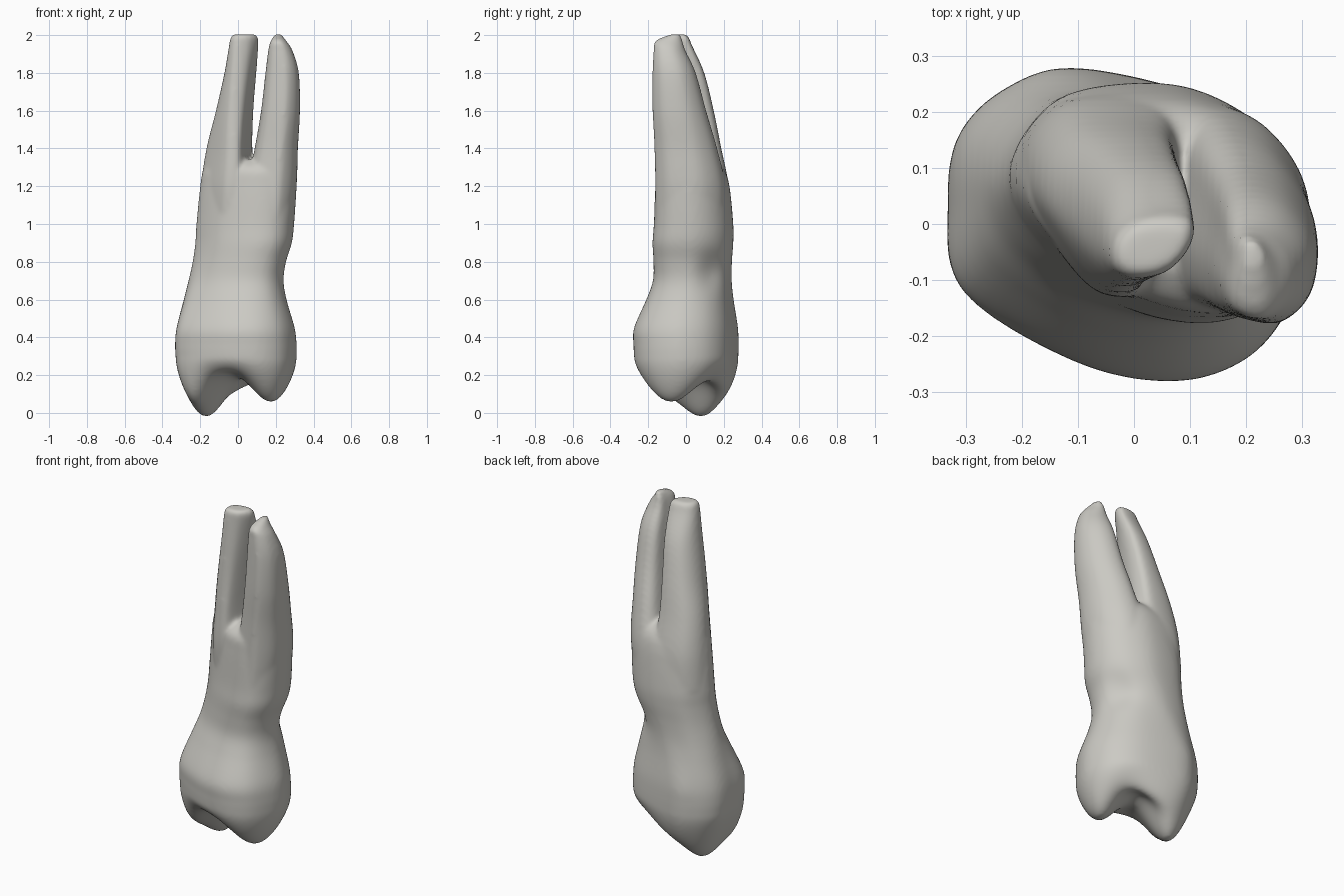
import bpy, bmesh, math
from mathutils import Vector

if "Cube" in bpy.data.objects:
    bpy.data.objects.remove(bpy.data.objects["Cube"])

SIDES = 72


def spline(points, count, closed):
    """Catmull-Rom curve through points of any dimension."""
    pts = [Vector(p) for p in points]
    n = len(pts)
    spans = n if closed else n - 1
    pick = (lambda i: pts[i % n]) if closed else (lambda i: pts[max(0, min(n - 1, i))])
    result = []
    for k in range(count):
        u = k * spans / (count if closed else count - 1)
        i = min(int(u), spans - 1)
        t = u - i
        a, b, c, d = (pick(i + j) for j in (-1, 0, 1, 2))
        result.append(b + ((c - a) * t + (a * 2 - b * 5 + c * 4 - d) * t * t
                           + (b * 3 - a - c * 3 + d) * t ** 3) * 0.5)
    return result


def ring(level, lower, upper):
    """Blend two unit outlines and fit them into the level's x and y limits."""
    z, x0, x1, y0, y1, blend = level
    outline = [a.lerp(b, blend) for a, b in zip(lower, upper)]
    lo = [min(p[i] for p in outline) for i in (0, 1)]
    hi = [max(p[i] for p in outline) for i in (0, 1)]
    return [Vector((x0 + (x1 - x0) * (p[0] - lo[0]) / (hi[0] - lo[0]),
                    y0 + (y1 - y0) * (p[1] - lo[1]) / (hi[1] - lo[1]), z)) for p in outline]


def loft(bm, rings):
    """Skin a stack of rings and cap both ends."""
    loops = [[bm.verts.new(p) for p in r] for r in rings]
    for a, b in zip(loops, loops[1:]):
        for i in range(SIDES):
            j = (i + 1) % SIDES
            bm.faces.new((a[i], a[j], b[j], b[i]))
    bm.faces.new(loops[0][::-1])
    bm.faces.new(loops[-1])


def bump(x, y, cx, cy, along, across):
    """Oval bump whose short axis follows the line between the cusps."""
    dx, dy = x - cx, y - cy
    u, v = dx * 0.91 - dy * 0.42, dx * 0.42 + dy * 0.91
    return math.exp(-(u / along) ** 2 - (v / across) ** 2)


def chewing_height(x, y):
    return (0.28 - 0.3 * bump(x, y, -0.17, 0.08, 0.15, 0.2)
            - 0.225 * bump(x, y, 0.18, -0.08, 0.15, 0.2)
            - 0.09 * bump(x, y, 0.05, 0.19, 0.15, 0.08)
            - 0.03 * bump(x, y, -0.1, -0.2, 0.12, 0.08)
            - 0.08 * bump(x, y, -0.27, -0.1, 0.09, 0.09))


# Cross-sections
crown_shape = spline([(1, -.05), (.85, .45), (.45, .8), (-.28, 1), (-.68, .87), (-.94, .57),
                      (-1, .14), (-.92, -.42), (-.3, -.87), (.25, -1), (.66, -.86), (.9, -.52)],
                     SIDES, True)
neck_shape = spline([(1, -.1), (.88, .4), (.58, .78), (.1, 1), (-.55, .93), (-.88, .6),
                     (-1, .15), (-.82, -.3), (-.45, -.72), (.12, -1), (.6, -.98), (.9, -.65)],
                    SIDES, True)
right_shape = spline([(1, .4), (.85, .88), (.3, 1), (-.45, .92), (-.88, .6), (-1, .15),
                      (-.76, -.3), (-.25, -.85), (.15, -1), (.5, -.88), (.8, -.25)], SIDES, True)
right_tip = spline([(1, .5), (.85, .88), (.3, 1), (-.4, .85), (-.85, .4), (-1, -.2),
                    (-.9, -.7), (-.55, -1), (0, -.95), (.45, -.7), (.85, -.1)], SIDES, True)
left_shape = spline([(1, -.05), (.85, .42), (.35, .84), (-.3, 1), (-.75, .82), (-.9, .3),
                     (-1, -.3), (-.75, -.8), (0, -1), (.42, -.95), (.86, -.6)], SIDES, True)

# Levels: z, x limits, y limits, and the blend from lower to upper outline
body_levels = [(.3, -.33, .31, -.275, .277, 0), (.36, -.333, .31, -.278, .278, 0),
               (.45, -.325, .3, -.275, .275, 0),
               (.6, -.287, .257, -.21, .252, .35), (.7, -.262, .242, -.175, .242, .7),
               (.8, -.24, .255, -.172, .243, .9), (.9, -.226, .285, -.177, .25, 1),
               (1.0, -.22, .297, -.17, .25, 1), (1.2, -.2, .31, -.162, .23, 1),
               (1.29, -.18, .305, -.15, .2, 1), (1.34, -.11, .25, -.09, .14, 1)]
right_levels = [(1.0, -.21, .09, -.11, .235, 0), (1.2, -.197, .09, -.13, .227, 0),
                (1.4, -.167, .076, -.125, .187, 0), (1.6, -.117, .081, -.115, .147, .4),
                (1.8, -.072, .097, -.107, .097, .8), (1.95, -.047, .109, -.099, .03, 1),
                (1.99, -.039, .107, -.096, .014, 1), (2.004, -.024, .092, -.082, -.004, 1)]
left_levels = [(1.0, .05, .28, -.16, .21, 0), (1.2, .05, .31, -.163, .21, 0),
               (1.4, .088, .317, -.167, .165, 0), (1.6, .122, .328, -.177, .107, 0),
               (1.8, .145, .322, -.177, .052, 0), (1.92, .16, .288, -.172, -.003, 0),
               (1.97, .173, .255, -.162, -.018, 0), (2.005, .195, .23, -.08, -.028, 0)]

bm = bmesh.new()

# Crown underside: shrinking rings that round over into cusps and a groove
rim = ring(body_levels[0], crown_shape, neck_shape)
centre = Vector((-0.01, 0, 0))
rings = []
steps = 32
for k in range(steps):
    s = math.sin((k + 1) / (steps + 1) * math.pi / 2)
    layer = []
    for p in rim:
        q = centre + (p - centre) * s
        depth = math.sqrt(1 - s ** 8)
        q.z = p.z + (chewing_height(q.x, q.y) - p.z) * depth
        layer.append(q)
    rings.append(layer)

# Crown wall, neck and root trunk, with a hollow at the back left of the neck
for level in spline(body_levels, 66, False):
    layer = ring(level, crown_shape, neck_shape)
    for p in layer:
        if p.x > 0:
            p.x -= 0.03 * math.exp(-((p.z - 0.75) / 0.09) ** 2 - ((p.y - 0.14) / 0.07) ** 2)
    rings.append(layer)
loft(bm, rings)

# Two roots
for levels, base, tip in ((right_levels, right_shape, right_tip),
                          (left_levels, left_shape, left_shape)):
    loft(bm, [ring(level, base, tip) for level in spline(levels, 50, False)])

bmesh.ops.recalc_face_normals(bm, faces=bm.faces)
mesh = bpy.data.meshes.new("tooth")
bm.to_mesh(mesh)
bm.free()
tooth = bpy.data.objects.new("tooth", mesh)
bpy.context.collection.objects.link(tooth)

# Fuse the trunk and roots into one smooth skin
fuse = tooth.modifiers.new("fuse", "REMESH")
fuse.mode = "VOXEL"
fuse.voxel_size = 0.011
fuse.use_smooth_shade = True
soften = tooth.modifiers.new("soften", "SMOOTH")
soften.factor = 0.5
soften.iterations = 10

# Enamel colour
enamel = bpy.data.materials.new("warm grey enamel")
enamel.use_nodes = True
colour = (0.6, 0.59, 0.55, 1)
enamel.diffuse_color = colour
enamel.node_tree.nodes["Principled BSDF"].inputs["Base Color"].default_value = colour
mesh.materials.append(enamel)
mesh.polygons.foreach_set("use_smooth", [True] * len(mesh.polygons))
